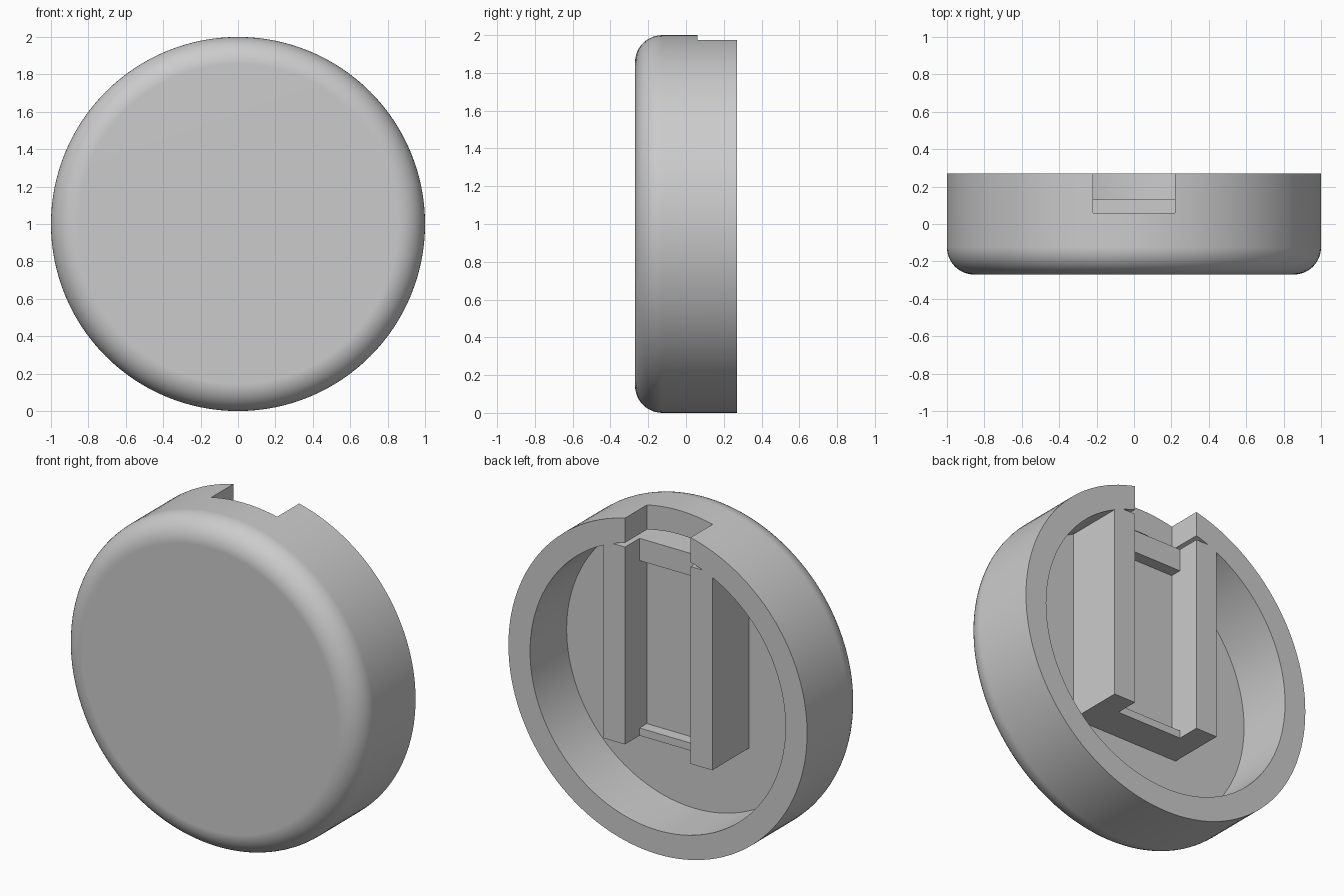
import bpy, bmesh, math
from mathutils import Vector

if "Cube" in bpy.data.objects:
    bpy.data.objects.remove(bpy.data.objects["Cube"], do_unlink=True)

# Main dimensions
BACK, FRONT, FLOOR = 0.27, -0.27, -0.08
OUTER, INNER, FILLET = 1.0, 0.855, 0.145
SLOT, CHANNEL_Y = 0.22, 0.06
BLOCK_BOTTOM, BLOCK_TOP = 0.606, 1.80

grey = bpy.data.materials.new("light grey")
grey.use_nodes = True
colour = (0.6, 0.6, 0.6, 1)
grey.diffuse_color = colour
grey.node_tree.nodes["Principled BSDF"].inputs["Base Color"].default_value = colour


def make_object(name, bm):
    bmesh.ops.recalc_face_normals(bm, faces=bm.faces)
    mesh = bpy.data.meshes.new(name)
    bm.to_mesh(mesh)
    bm.free()
    mesh.materials.append(grey)
    obj = bpy.data.objects.new(name, mesh)
    bpy.context.collection.objects.link(obj)
    return obj


def box(name, low, high):
    bm = bmesh.new()
    bmesh.ops.create_cube(bm, size=1)
    low, high = Vector(low), Vector(high)
    bmesh.ops.scale(bm, vec=high - low, verts=bm.verts)
    bmesh.ops.translate(bm, vec=(low + high) / 2, verts=bm.verts)
    return make_object(name, bm)


def combine(target, tool, operation):
    mod = target.modifiers.new(operation.lower(), 'BOOLEAN')
    mod.operation, mod.object, mod.solver = operation, tool, 'EXACT'
    tool.hide_render = True
    bpy.context.view_layer.objects.active = target
    bpy.ops.object.modifier_apply(modifier=mod.name)
    bpy.data.objects.remove(tool, do_unlink=True)


# Round cap shell: lathed profile with a filleted front edge and open back
profile = [(0, FRONT)]
for i in range(13):
    a = math.pi / 2 * i / 12
    profile.append((OUTER - FILLET + FILLET * math.sin(a),
                    FRONT + FILLET - FILLET * math.cos(a)))
profile += [(OUTER, BACK), (INNER, BACK), (INNER, FLOOR), (0, FLOOR)]
bm = bmesh.new()
verts = [bm.verts.new((r, y, 1)) for r, y in profile]
edges = [bm.edges.new(pair) for pair in zip(verts, verts[1:])]
bmesh.ops.spin(bm, geom=verts + edges, cent=(0, 0, 1), axis=(0, 1, 0),
               angle=math.tau, steps=128)
bmesh.ops.remove_doubles(bm, verts=bm.verts, dist=0.0005)
shell = make_object("cap_shell", bm)

# Mounting block standing on the cavity floor, flush with the rim
block = box("mounting_block", (-0.365, FLOOR - 0.03, BLOCK_BOTTOM),
            (0.365, BACK, BLOCK_TOP))
combine(shell, block, 'UNION')

# One slot cuts the channel between the rails and the notch in the rim
slot = box("slot_cutter", (-SLOT, CHANNEL_Y, 0.4), (SLOT, 0.5, 2.3))
combine(shell, slot, 'DIFFERENCE')

# Stop bars across both ends of the channel
for name, low, high in (("upper_stop_bar", 1.665, BLOCK_TOP),
                        ("lower_stop_bar", BLOCK_BOTTOM, 0.652)):
    box(name, (-SLOT, CHANNEL_Y, low), (SLOT, 0.13, high))

# Smooth round surfaces, crisp edges
bpy.ops.object.select_all(action='DESELECT')
shell.select_set(True)
bpy.context.view_layer.objects.active = shell
bpy.ops.object.shade_smooth_by_angle(angle=math.radians(30))
normals = shell.modifiers.new("weighted_normals", 'WEIGHTED_NORMAL')
normals.keep_sharp = True
